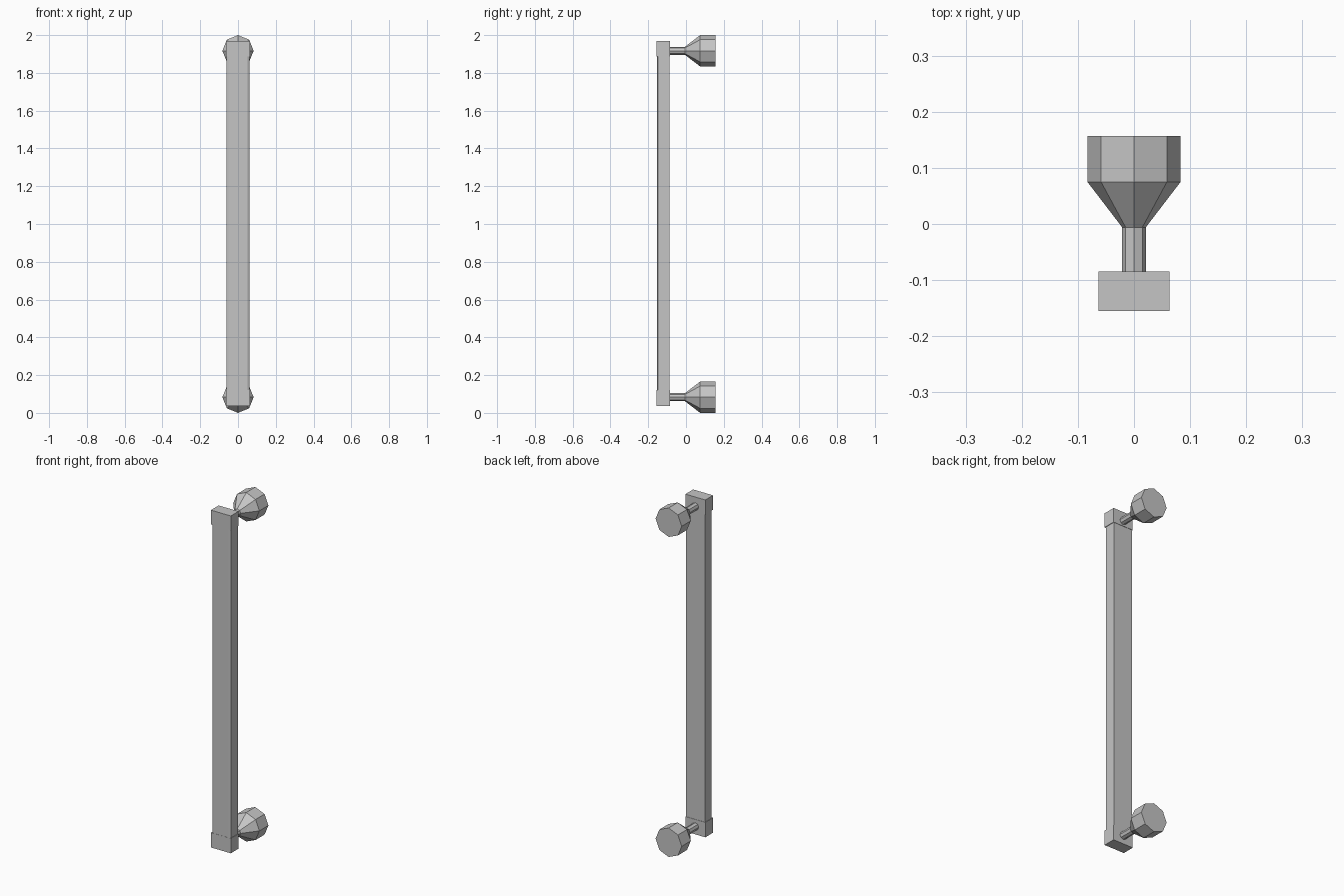
import bpy
import bmesh
import math

if "Cube" in bpy.data.objects:
    bpy.data.objects.remove(bpy.data.objects["Cube"], do_unlink=True)

# Single flat metal colour
GREY = (0.56, 0.56, 0.56, 1)
metal = bpy.data.materials.new("grey metal")
metal.use_nodes = True
metal.diffuse_color = GREY
metal.node_tree.nodes["Principled BSDF"].inputs["Base Color"].default_value = GREY


def finish(bm, name):
    bmesh.ops.recalc_face_normals(bm, faces=bm.faces)
    mesh = bpy.data.meshes.new(name)
    bm.to_mesh(mesh)
    bm.free()
    mesh.materials.append(metal)
    obj = bpy.data.objects.new(name, mesh)
    bpy.context.scene.collection.objects.link(obj)


def skin(name, rings):
    """Join equal rings of points into a closed flat-faced solid."""
    bm = bmesh.new()
    loops = [[bm.verts.new(p) for p in ring] for ring in rings]
    n = len(loops[0])
    for a, b in zip(loops, loops[1:]):
        for i in range(n):
            j = (i + 1) % n
            bm.faces.new((a[i], a[j], b[j], b[i]))
    bm.faces.new(loops[0])
    bm.faces.new(loops[-1])
    finish(bm, name)


def prism(name, outline, z0, z1):
    skin(name, [[(x, y, z) for x, y in outline] for z in (z0, z1)])


def lathe(name, profile, z, sides=8):
    """Turn (y, radius) pairs around an axis along y."""
    angles = [math.tau * i / sides for i in range(sides)]
    skin(name, [[(r * math.cos(t), y, z + r * math.sin(t)) for t in angles]
                for y, r in profile])


# Long grip with chamfered front corners
half = [(0.06, -0.087), (0.06, -0.147), (0.049, -0.154)]
grip = half + [(-x, y) for x, y in reversed(half)]
prism("grip_bar", grip, 0.12, 1.89)

# Square end blocks
block = [(-0.063, -0.155), (0.063, -0.155), (0.063, -0.085), (-0.063, -0.085)]
prism("upper_end_block", block, 1.888, 1.97)
prism("lower_end_block", block, 0.037, 0.122)

# Faceted mounts: stem, flare and base
mount = [(-0.09, 0.021), (-0.006, 0.021), (0.075, 0.083), (0.157, 0.083)]
lathe("upper_mount", mount, 1.917)
lathe("lower_mount", mount, 0.083)
